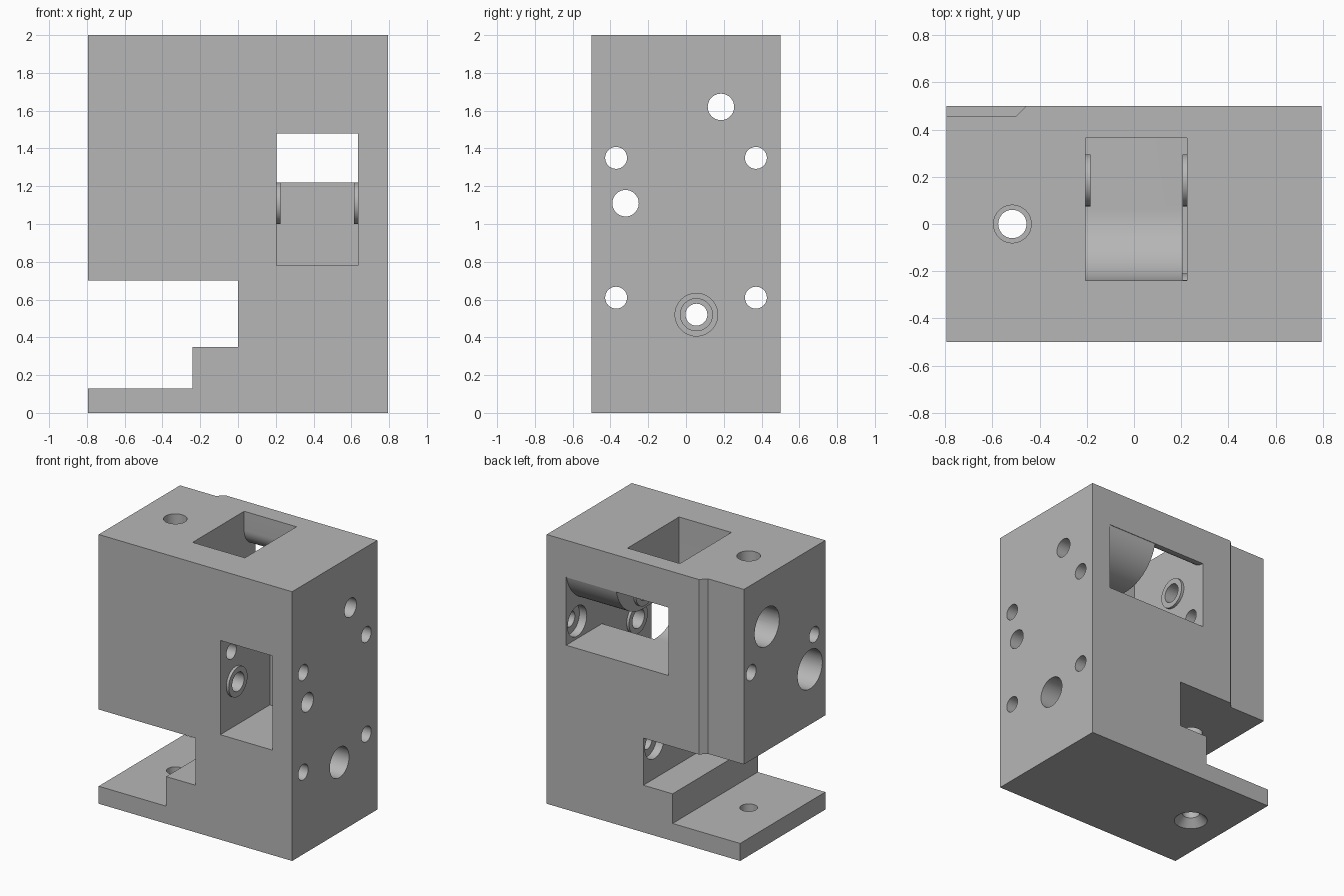
import bpy, bmesh, math
from mathutils import Matrix, Vector

if "Cube" in bpy.data.objects:
    bpy.data.objects.remove(bpy.data.objects["Cube"])

grey = bpy.data.materials.new("plain_grey")
grey.diffuse_color = (0.47, 0.47, 0.47, 1)
grey.use_nodes = True
grey.node_tree.nodes["Principled BSDF"].inputs["Base Color"].default_value = grey.diffuse_color


def prism(name, pts, axis, a, b):
    """Extrude a 2D outline along an axis: x uses (y,z), y uses (x,z), z uses (x,y)."""
    place = {"x": lambda p, t: (t, p[0], p[1]),
             "y": lambda p, t: (p[0], t, p[1]),
             "z": lambda p, t: (p[0], p[1], t)}[axis]
    bm = bmesh.new()
    lo = [bm.verts.new(place(p, a)) for p in pts]
    hi = [bm.verts.new(place(p, b)) for p in pts]
    n = len(pts)
    bm.faces.new(lo)
    bm.faces.new(hi)
    for i in range(n):
        bm.faces.new((lo[i], lo[(i + 1) % n], hi[(i + 1) % n], hi[i]))
    bmesh.ops.recalc_face_normals(bm, faces=bm.faces)
    return finish(name, bm)


def finish(name, bm):
    me = bpy.data.meshes.new(name)
    bm.to_mesh(me)
    bm.free()
    me.materials.append(grey)
    ob = bpy.data.objects.new(name, me)
    bpy.context.collection.objects.link(ob)
    return ob


def rod(name, axis, c, a, b, r1, r2=None):
    """Cylinder or cone along x (c = y,z) or z (c = x,y), from a to b."""
    bm = bmesh.new()
    bmesh.ops.create_cone(bm, cap_ends=True, segments=40, radius1=r1,
                          radius2=r1 if r2 is None else r2, depth=b - a)
    mid = (a + b) / 2
    if axis == "x":
        m = Matrix.Translation((mid, c[0], c[1])) @ Matrix.Rotation(math.pi / 2, 4, "Y")
    else:
        m = Matrix.Translation((c[0], c[1], mid))
    bmesh.ops.transform(bm, matrix=m, verts=bm.verts)
    return finish(name, bm)


def cut(ob, cutter):
    mod = ob.modifiers.new("cut", "BOOLEAN")
    mod.operation = "DIFFERENCE"
    mod.solver = "EXACT"
    mod.object = cutter
    bpy.context.view_layer.update()
    new = bpy.data.meshes.new_from_object(
        ob.evaluated_get(bpy.context.evaluated_depsgraph_get()))
    ob.modifiers.clear()
    ob.data = new
    bpy.data.objects.remove(cutter)


def arc(c, r, a, b, n=20):
    return [(c[0] + r * math.cos(math.radians(a + (b - a) * i / n)),
             c[1] + r * math.sin(math.radians(a + (b - a) * i / n))) for i in range(n + 1)]


def smooth(ob):
    for o in bpy.context.selected_objects:
        o.select_set(False)
    ob.select_set(True)
    bpy.context.view_layer.objects.active = ob
    bpy.ops.object.shade_smooth_by_angle(angle=math.radians(25))


X = 0.795
# block with stepped side notch and foot plate
body = prism("block_body", [(-X, 0), (X, 0), (X, 2), (-X, 2), (-X, 0.7), (0, 0.7),
                            (0, 0.35), (-0.24, 0.35), (-0.24, 0.13), (-X, 0.13)],
             "y", -0.5, 0.5)

# shallow relief on the rear corner above the notch
cut(body, prism("relief", [(-0.9, 0.455), (-0.5, 0.455), (-0.405, 0.55), (-0.9, 0.55)],
                "z", 0.6, 2.1))

# upper pulley slot: open at top and back, curved ramp at the front
upper = ([(-0.24, 2.1)] + arc((0.06, 1.52), 0.3, 180, 270)
         + [(0.6, 1.22), (0.6, 1.725)] + arc((0.5, 1.86), 0.135, 270, 180, 12)
         + [(0.365, 2.1)])
cut(body, prism("upper_slot", upper, "x", -0.205, 0.225))

# lower pulley slot: open at front and back, rounded ceiling at the rear
lower = ([(-0.6, 0.78), (0.08, 0.78), (0.08, 1.22), (0.6, 1.22), (0.6, 1.725)]
         + arc((0.185, 1.8), 0.32, -13.5, -90) + [(-0.6, 1.48)])
cut(body, prism("lower_slot", lower, "x", 0.205, 0.635))

# axle bores with wide pockets on the left face
axles = [(0.185, 1.62), (-0.32, 1.11)]
for c in axles:
    cut(body, rod("bore", "x", c, -1, 1, 0.07))
    cut(body, rod("pocket", "x", c, -1, -0.5, 0.145))

# corner bolt holes with recessed seats
for y in (-0.37, 0.37):
    for z, seat in ((0.61, 0.0), (1.35, 0.635)):
        cut(body, rod("bolt", "x", (y, z), -1, 1, 0.058))
        cut(body, rod("seat", "x", (y, z), seat - 0.03, seat + 0.06, 0.112))

# stepped bore on the right face
for x0, r in ((-0.1, 0.058), (0.25, 0.085), (0.5, 0.113)):
    cut(body, rod("step", "x", (0.055, 0.52), x0, 1, r))

# vertical hole, countersunk under the foot
cut(body, rod("vertical", "z", (-0.515, 0), 0.5, 2.1, 0.08))
cut(body, rod("foot_hole", "z", (-0.515, 0), -0.1, 0.3, 0.06))
cut(body, rod("countersink", "z", (-0.515, 0), -0.02, 0.06, 0.135, 0.055))
smooth(body)

# raised rings around the axle bores inside the slots
for c, pairs in zip(axles, (((-0.207, -0.185), (0.205, 0.227)),
                            ((0.203, 0.225), (0.615, 0.637)))):
    for a, b in pairs:
        ring = rod("axle_ring", "x", c, a, b, 0.11)
        cut(ring, rod("ring_bore", "x", c, a - 0.1, b + 0.1, 0.07))
        smooth(ring)
